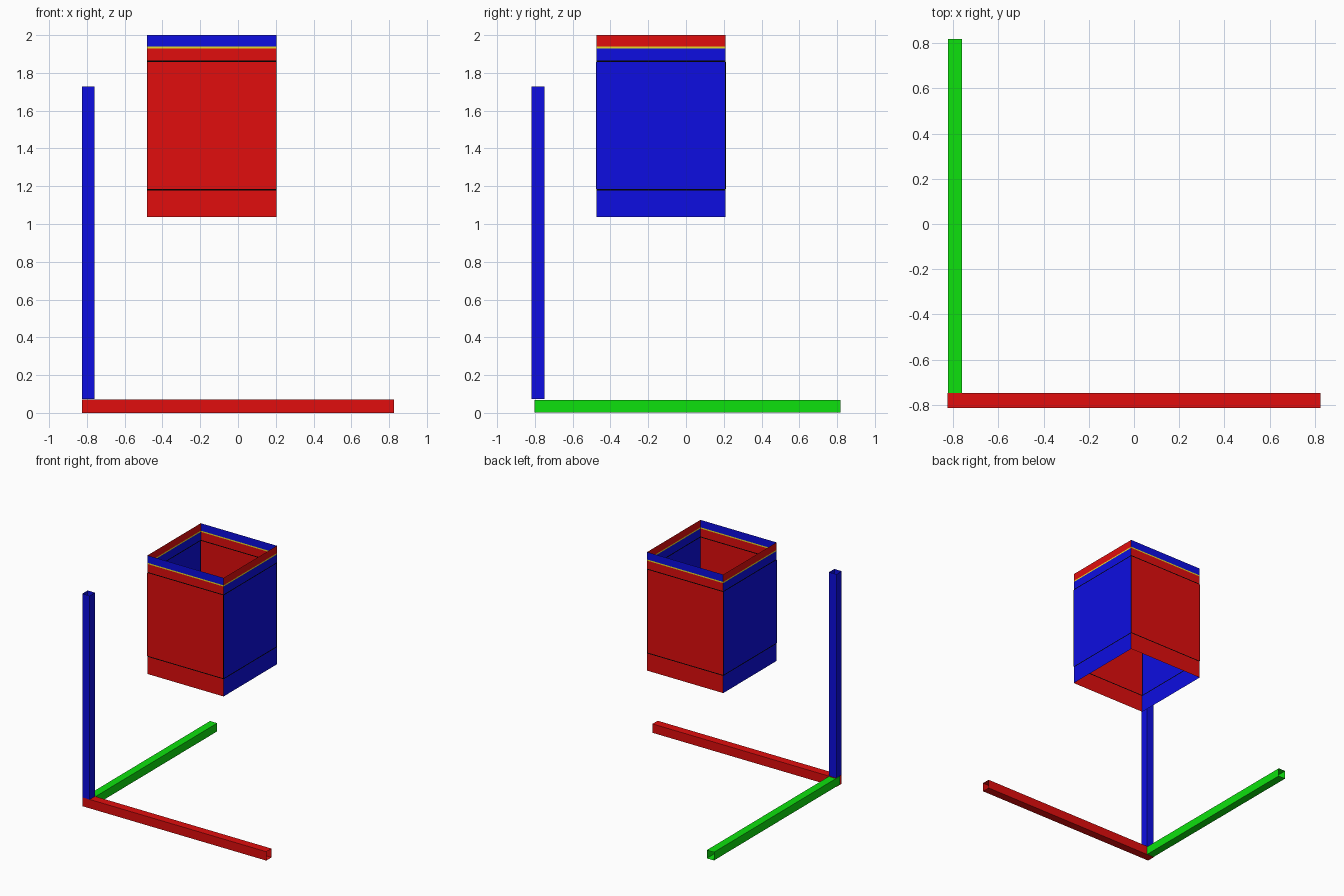
import bpy

if "Cube" in bpy.data.objects:
    bpy.data.objects.remove(bpy.data.objects["Cube"])


def material(name, rgb):
    m = bpy.data.materials.new(name)
    m.diffuse_color = (*rgb, 1)
    m.use_nodes = True
    m.node_tree.nodes["Principled BSDF"].inputs["Base Color"].default_value = m.diffuse_color
    return m


RED = material("red", (0.75, 0.004, 0.004))
GREEN = material("green", (0.004, 0.75, 0.004))
BLUE = material("blue", (0.004, 0.004, 0.75))
YELLOW = material("yellow", (0.8, 0.7, 0.02))
BLACK = material("black", (0.0, 0.0, 0.0))


def sleeve(name, lo, hi, axis, mats):
    """Thin open-ended box along an axis; mats colour its two pairs of sides."""
    b, c = (axis + 1) % 3, (axis + 2) % 3
    verts = []
    for end in (lo, hi):
        for i, j in ((lo, lo), (hi, lo), (hi, hi), (lo, hi)):
            v = [0, 0, 0]
            v[axis], v[b], v[c] = end[axis], i[b], j[c]
            verts.append(v)
    faces = [(k, (k + 1) % 4, (k + 1) % 4 + 4, k + 4) for k in range(4)]
    me = bpy.data.meshes.new(name)
    me.from_pydata(verts, [], faces)
    for m in mats:
        me.materials.append(m)
    for p in me.polygons:
        p.material_index = p.index % 2 if len(mats) > 1 else 0
    ob = bpy.data.objects.new(name, me)
    bpy.context.collection.objects.link(ob)
    return ob


# three axis bars, hollow with open ends
sleeve("x_bar", (-0.825, -0.815, 0), (0.825, -0.748, 0.072), 0, [RED])
sleeve("y_bar", (-0.824, -0.802, 0.002), (-0.76, 0.818, 0.069), 1, [GREEN])
sleeve("z_bar", (-0.826, -0.818, 0.073), (-0.76, -0.75, 1.728), 2, [BLUE])

# open-topped and open-bottomed box, stacked in bands (front/back, left/right)
X0, X1, Y0, Y1 = -0.481, 0.203, -0.475, 0.209
bands = [
    ("lower_band", 1.037, 1.177, [RED, BLUE]),
    ("lower_line", 1.177, 1.184, [BLACK]),
    ("main_panel", 1.184, 1.858, [RED, BLUE]),
    ("upper_line", 1.858, 1.865, [BLACK]),
    ("upper_band", 1.865, 1.930, [RED, BLUE]),
    ("yellow_line", 1.930, 1.940, [YELLOW]),
    ("top_rim", 1.940, 2.0, [BLUE, RED]),
]
for name, z0, z1, mats in bands:
    sleeve(name, (X0, Y0, z0), (X1, Y1, z1), 2, mats)

# thin black edging at the corners of the main panel
for i, x in enumerate((X0, X1)):
    for j, y in enumerate((Y0, Y1)):
        sleeve(f"corner_line_{i}{j}", (x - 0.002, y - 0.002, 1.184),
               (x + 0.002, y + 0.002, 1.858), 2, [BLACK])
